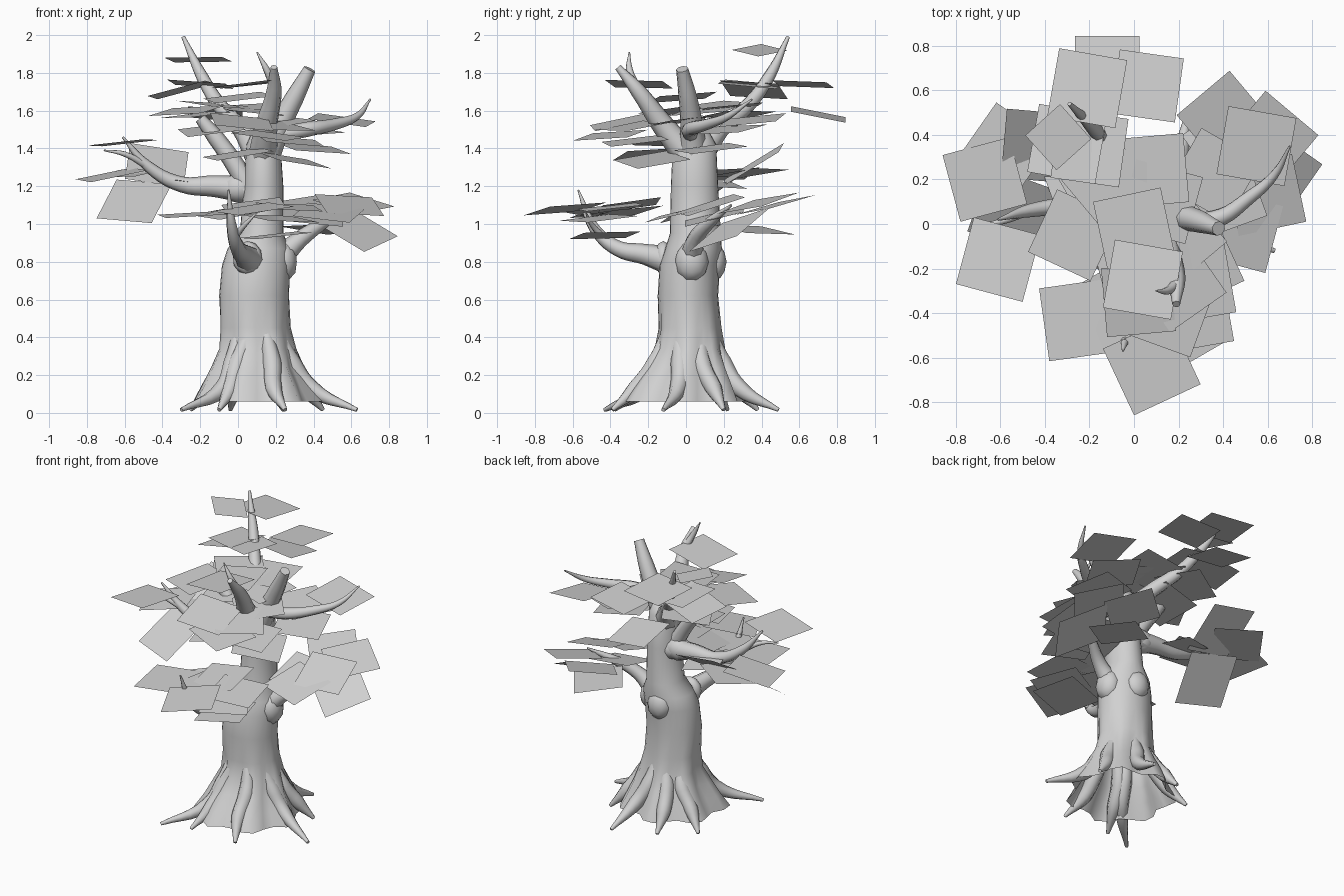
import bpy
import bmesh
import random
from math import sin, cos, pi, radians

random.seed(7)

cube = bpy.data.objects.get("Cube")
if cube:
    bpy.data.objects.remove(cube, do_unlink=True)

GREY = (0.64, 0.64, 0.64, 1.0)
grey = bpy.data.materials.new("plain grey")
grey.use_nodes = True
grey.diffuse_color = GREY
for node in grey.node_tree.nodes:
    if node.type == 'BSDF_PRINCIPLED':
        node.inputs["Base Color"].default_value = GREY
        node.inputs["Roughness"].default_value = 0.8


def add_mesh(name, bm, smooth=True):
    """Turn a bmesh into a linked, coloured object."""
    mesh = bpy.data.meshes.new(name)
    bm.to_mesh(mesh)
    bm.free()
    obj = bpy.data.objects.new(name, mesh)
    bpy.context.collection.objects.link(obj)
    mesh.materials.append(grey)
    for poly in mesh.polygons:
        poly.use_smooth = smooth
    return obj


def tube(name, points):
    """Tapered limb through points given as (x, y, z, radius)."""
    curve = bpy.data.curves.new(name, 'CURVE')
    curve.dimensions = '3D'
    curve.bevel_depth = 1.0
    curve.bevel_resolution = 2
    curve.resolution_u = 5
    curve.use_fill_caps = True
    spline = curve.splines.new('BEZIER')
    spline.bezier_points.add(len(points) - 1)
    for knot, (x, y, z, r) in zip(spline.bezier_points, points):
        knot.co = (x, y, z)
        knot.radius = r
        knot.handle_left_type = knot.handle_right_type = 'AUTO'
    obj = bpy.data.objects.new(name, curve)
    bpy.context.collection.objects.link(obj)
    bpy.ops.object.select_all(action='DESELECT')
    obj.select_set(True)
    bpy.context.view_layer.objects.active = obj
    bpy.ops.object.convert(target='MESH')
    obj = bpy.context.object
    obj.data.materials.clear()
    obj.data.materials.append(grey)
    bpy.ops.object.shade_smooth_by_angle(angle=radians(50))
    return obj


def knot_bump(name, place, size):
    """Rounded swelling on the trunk."""
    bm = bmesh.new()
    bmesh.ops.create_icosphere(bm, subdivisions=2, radius=1.0)
    bmesh.ops.scale(bm, vec=size, verts=bm.verts)
    bmesh.ops.translate(bm, vec=place, verts=bm.verts)
    add_mesh(name, bm)


def leaf_cards(name, cards):
    """Square leaf sheets: x, y, z, turn, slope along x, slope along y, width."""
    bm = bmesh.new()
    for x, y, z, turn, slope_x, slope_y, *width in cards:
        half = (width[0] if width else 0.31) / 2
        c, s = cos(radians(turn)), sin(radians(turn))
        corners = []
        for i, j in ((-1, -1), (1, -1), (1, 1), (-1, 1)):
            u = half * (i * c - j * s)
            v = half * (i * s + j * c)
            height = z + slope_x * u + slope_y * v
            corners.append(bm.verts.new((x + u, y + v, height)))
        bm.faces.new(corners)
    add_mesh(name, bm, smooth=False)


# Trunk: stacked rings (z, centre x, centre y, radius x, radius y, lobe depth)
RINGS = [(.06, .1, -.01, .33, .33, .035), (.15, .1, 0, .28, .28, .03),
         (.24, .1, .01, .235, .225, .025), (.34, .1, .02, .2, .18, .012),
         (.45, .09, .02, .185, .165, .005), (.62, .085, .01, .185, .16, 0),
         (.78, .095, .02, .18, .16, 0), (.87, .11, .04, .165, .15, 0),
         (.95, .125, .05, .115, .135, 0), (1.2, .135, .045, .105, .125, 0),
         (1.42, .135, .045, .09, .115, 0), (1.5, .135, .045, .055, .07, 0)]
SIDES = 28
bm = bmesh.new()
rows = []
for z, cx, cy, rx, ry, lobe in RINGS:
    row = []
    for i in range(SIDES):
        a = 2 * pi * i / SIDES
        bump = lobe * cos(7 * a + 0.5) + random.uniform(-.2, .2) * lobe
        row.append(bm.verts.new((cx + (rx + bump) * cos(a),
                                 cy + (ry + bump) * sin(a), z)))
    rows.append(row)
for low, high in zip(rows, rows[1:]):
    for i in range(SIDES):
        j = (i + 1) % SIDES
        bm.faces.new((low[i], low[j], high[j], high[i]))
bm.faces.new(rows[-1])
add_mesh("trunk", bm)

# Knots where limbs leave the trunk
knot_bump("left_knot", (.24, .03, .8), (.075, .09, .11))
knot_bump("back_knot", (.1, .15, .8), (.085, .065, .1))
knot_bump("front_knot", (.05, -.12, .82), (.08, .05, .09))
knot_bump("right_knot", (.01, .07, 1.19), (.1, .075, .08))

# Roots: thick arcs that leave the trunk gradually and taper to each tip
ROOT_TIPS = [(-.3, -.43), (-.1, -.38), (.25, -.39), (.63, -.12), (.45, .2),
             (.24, .49), (-.04, .38), (-.25, .22)]
for n, (tx, ty) in enumerate(ROOT_TIPS):
    dx, dy = tx - .1, ty - .01
    length = (dx * dx + dy * dy) ** .5
    ux, uy = dx / length, dy / length
    path = []
    for reach, z, r in ((.12, .42, .035), (.19, .26, .052),
                        (.29, .13, .046), (length, .016, .011)):
        sway = .02 * sin(n * 2 + z * 12) * (reach < length)
        path.append((.1 + ux * reach - uy * sway,
                     .01 + uy * reach + ux * sway, z, r))
    tube(f"root_{n + 1}", path)

# Limbs and twigs
tube("back_limb", [(.12, .06, 1.35, .08), (.02, .18, 1.5, .05),
                   (-.1, .33, 1.63, .04), (-.19, .44, 1.78, .032),
                   (-.29, .54, 1.99, .01)])
tube("front_limb", [(.13, .02, 1.35, .08), (.15, -.12, 1.52, .06),
                    (.19, -.25, 1.7, .042), (.19, -.36, 1.83, .018)])
tube("front_limb_twig", [(.19, -.27, 1.73, .025), (.15, -.3, 1.82, .018),
                         (.1, -.3, 1.91, .004)])
tube("upper_left_limb", [(.14, .04, 1.35, .08), (.22, .03, 1.52, .06),
                         (.3, .01, 1.67, .05), (.38, -.02, 1.82, .033)])
tube("upper_left_bough", [(.2, .03, 1.47, .04), (.36, .02, 1.5, .04),
                          (.52, .12, 1.53, .03), (.63, .22, 1.57, .02),
                          (.7, .35, 1.66, .005)])
tube("upper_right_limb", [(.08, .05, 1.15, .06), (-.02, .06, 1.32, .05),
                          (-.12, .07, 1.46, .045), (-.2, .07, 1.56, .03)])
tube("right_limb", [(.06, .07, 1.18, .075), (-.12, .08, 1.2, .058),
                    (-.3, .08, 1.21, .042), (-.47, .06, 1.3, .03),
                    (-.61, .02, 1.46, .006)])
tube("right_limb_twig", [(-.47, .06, 1.3, .02), (-.6, .01, 1.37, .014),
                         (-.71, -.01, 1.39, .004)])
tube("lower_front_limb", [(.06, -.1, .81, .075), (.03, -.22, .84, .055),
                          (0, -.36, .87, .042), (-.03, -.48, .97, .03),
                          (-.05, -.57, 1.18, .005)])
tube("lower_front_twig", [(-.02, -.44, .93, .02), (.04, -.5, 1.0, .013),
                          (.1, -.53, 1.06, .004)])
tube("lower_left_limb", [(.2, .03, .8, .07), (.33, .05, .92, .045),
                         (.46, .13, 1.01, .03), (.6, .24, 1.1, .006)])

# Leaf sheets grouped by the limb they hang on
leaf_cards("back_leaves", [
    (-.12, .7, 1.58, 0, -.1, -.2, .29), (-.21, .61, 1.87, -10, 0, -.08),
    (-.34, .39, 1.92, 42, -.22, 0, .21), (.06, .62, 1.74, -8, .1, -.05, .29),
    (-.2, .34, 1.74, -8, -.08, -.08), (-.3, .36, 1.71, -10, .25, -.1),
    (.08, .24, 1.62, 5, .05, .1), (-.2, .27, 1.58, 30, .1, .05)])
leaf_cards("upper_left_leaves", [
    (.55, .35, 1.55, -10, -.12, .12),
    (.4, .13, 1.4, 20, -.1, .1), (.36, .22, 1.5, 60, -.1, .1)])
leaf_cards("upper_right_leaves", [
    (-.27, -.05, 1.6, -25, .1, .1), (-.11, .18, 1.63, 40, -.1, .05),
    (-.14, .12, 1.5, 10, .1, .15)])
leaf_cards("crown_leaves", [
    (.04, -.25, 1.74, -10, .12, -.04), (0, -.02, 1.67, 12, .1, .1),
    (.2, -.27, 1.52, 35, -.1, .12), (.02, -.34, 1.54, 5, -.12, .2),
    (.16, -.4, 1.47, -20, -.1, .1), (.29, -.18, 1.34, 25, -.2, .08),
    (0, -.2, 1.37, 15, .14, .1), (.28, -.27, 1.44, 10, -.1, .1),
    (.12, .1, 1.6, -15, -.08, .1), (.2, -.06, 1.54, 40, .05, .15)])
leaf_cards("right_leaves", [
    (-.61, -.16, 1.43, -15, .1, -.04), (-.67, .2, 1.26, 15, .18, .1),
    (-.58, .33, 1.27, 55, .1, .1), (-.43, .35, 1.31, -5, -.1, .62),
    (-.55, .06, 1.12, -20, .15, .65), (-.26, .17, 1.21, 20, -.12, -.1, .24)])
leaf_cards("lower_front_leaves", [
    (-.24, -.43, 1.05, 8, .05, .06, .33), (.08, -.64, 1.08, 25, .1, .12, .33),
    (0, -.45, 1.07, -20, .1, .08), (.27, -.4, 1.09, 10, -.06, .1),
    (.2, -.43, .94, 15, .1, .05), (-.04, -.33, 1.06, 30, .1, .15),
    (.08, -.3, 1.1, 5, .12, .15), (.22, -.46, 1.03, 30, -.08, .08)])
leaf_cards("lower_left_leaves", [
    (.63, .23, .97, 55, -.25, .5), (.48, -.03, 1.06, -15, -.05, .25),
    (.59, .13, 1.1, 12, -.12, .3), (.41, .47, 1.1, 40, -.05, .25),
    (.61, .38, 1.11, 50, -.1, .25), (.4, .15, 1.04, 0, -.1, .25),
    (.43, .36, .97, 35, -.1, -.1)])
